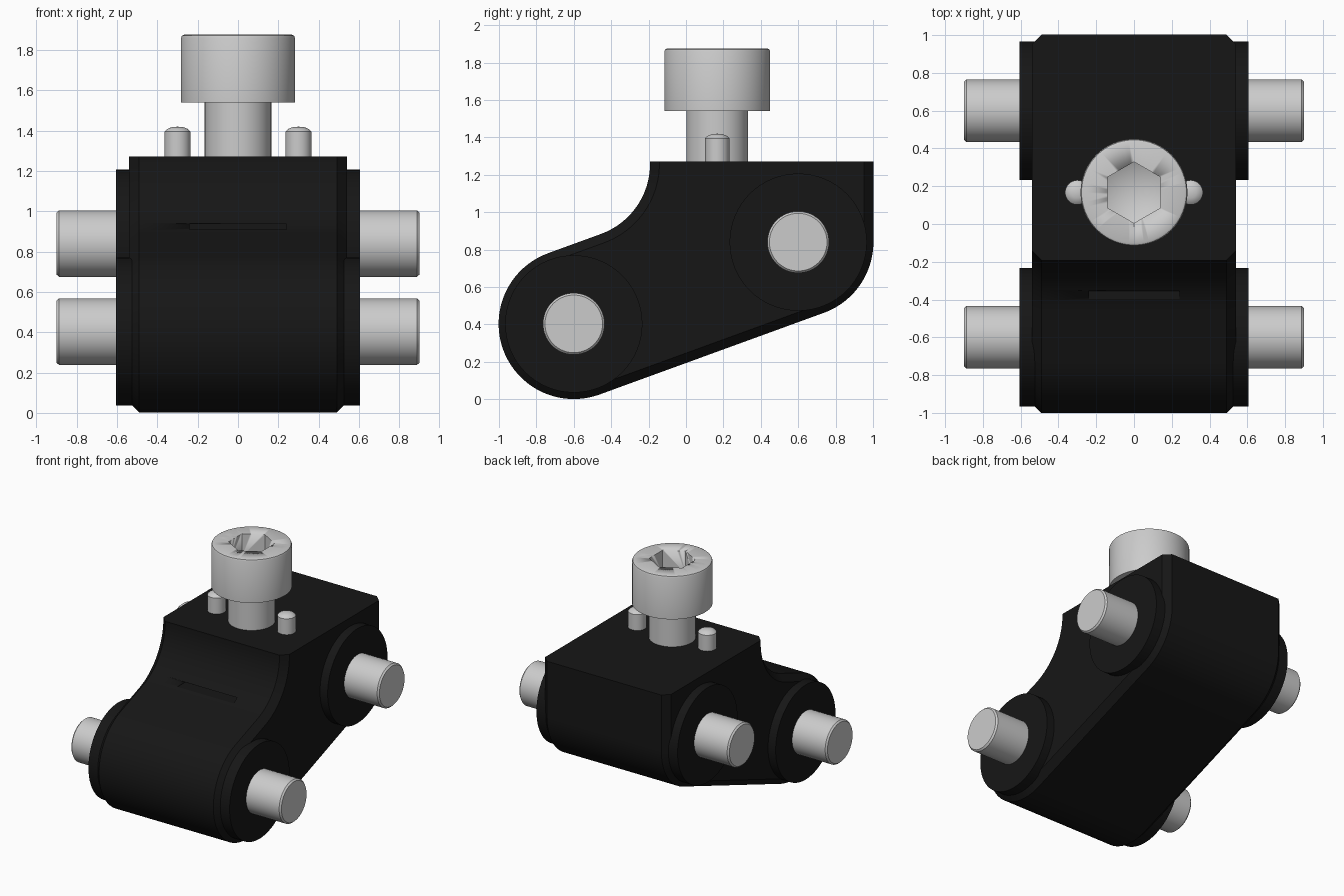
import bpy, bmesh
from math import sin, cos, pi, radians, atan2
from mathutils import Matrix, Vector

if "Cube" in bpy.data.objects:
    bpy.data.objects.remove(bpy.data.objects["Cube"])

LOW, HIGH = (-0.6, 0.403), (0.6, 0.84)   # pin centres in the side view (y, z)
TOP = 1.272
TILT = atan2(HIGH[1] - LOW[1], HIGH[0] - LOW[0])

black = bpy.data.materials.new("black_plastic")
black.diffuse_color = (0.008, 0.008, 0.008, 1)
black.use_nodes = True
black.node_tree.nodes["Principled BSDF"].inputs["Base Color"].default_value = black.diffuse_color


def finish(name, bm, mat=None, angle=30):
    bmesh.ops.recalc_face_normals(bm, faces=bm.faces)
    me = bpy.data.meshes.new(name)
    bm.to_mesh(me)
    bm.free()
    ob = bpy.data.objects.new(name, me)
    bpy.context.collection.objects.link(ob)
    if mat:
        me.materials.append(mat)
    bpy.ops.object.select_all(action='DESELECT')
    ob.select_set(True)
    bpy.context.view_layer.objects.active = ob
    bpy.ops.object.shade_smooth_by_angle(angle=radians(angle))
    return ob


def lathe(name, profile, matrix, mat=None, steps=64):
    """Spin an (r, z) profile about z, then place it with a matrix."""
    bm = bmesh.new()
    vs = [bm.verts.new((r, 0, z)) for r, z in profile]
    es = [bm.edges.new(p) for p in zip(vs, vs[1:])]
    bmesh.ops.spin(bm, geom=vs + es, cent=(0, 0, 0), axis=(0, 0, 1),
                   angle=2 * pi, steps=steps)
    bmesh.ops.remove_doubles(bm, verts=bm.verts, dist=1e-5)
    bm.transform(matrix)
    return finish(name, bm, mat)


def cut(target, cutter):
    cutter.hide_render = True
    mod = target.modifiers.new("cut", 'BOOLEAN')
    mod.operation, mod.solver, mod.object = 'DIFFERENCE', 'EXACT', cutter
    bpy.context.view_layer.objects.active = target
    bpy.ops.object.modifier_apply(modifier=mod.name)
    bpy.data.objects.remove(cutter)


def arc(c, r, a, b, n):
    return [(c[0] + r * cos(a + (b - a) * i / n), c[1] + r * sin(a + (b - a) * i / n))
            for i in range(n + 1)]


def outline(inset):
    """Side outline of the body, pulled in everywhere but the flat top."""
    r = 0.402 - inset
    # concave fillet tangent to the sloping upper edge
    fy = -0.592
    line_z = LOW[1] + (fy - LOW[0]) * (HIGH[1] - LOW[1]) / (HIGH[0] - LOW[0])
    fillet = (fy, line_z + 0.802 / cos(TILT))
    pts = arc(HIGH, r, TILT - pi / 2, 0, 20)
    pts += [(HIGH[0] + r, TOP), (fy + 0.4 + inset, TOP)]
    pts += arc(fillet, 0.4 + inset, 0, TILT - pi / 2, 20)
    pts += arc(LOW, r, TILT + pi / 2, TILT + 1.5 * pi, 40)
    return pts


# body: chamfered extrusion of the outline
bm = bmesh.new()
rings = [[bm.verts.new((x, y, z)) for y, z in outline(i)]
         for x, i in ((-0.54, 0.05), (-0.49, 0), (0.49, 0), (0.54, 0.05))]
for a, b in zip(rings, rings[1:]):
    for i in range(len(a)):
        j = (i + 1) % len(a)
        bm.faces.new((a[i], a[j], b[j], b[i]))
bm.faces.new(rings[0])
bm.faces.new(rings[-1])
body = finish("body", bm, black)

# narrow slot in the front fillet
bm = bmesh.new()
bmesh.ops.create_cube(bm, size=1, matrix=Matrix.Translation((0, -0.37, 0.924))
                      @ Matrix.Diagonal((0.48, 0.16, 0.028, 1)))
cut(body, finish("slot_cutter", bm))

# side bosses and pins
for label, (y, z) in (("lower", LOW), ("upper", HIGH)):
    for side, s in (("left", -1), ("right", 1)):
        m = Matrix.Translation((0, y, z)) @ Matrix.Rotation(s * pi / 2, 4, 'Y')
        lathe(f"{label}_{side}_boss",
              [(0, 0.52), (0.367, 0.52), (0.367, 0.605), (0, 0.605)], m, black)
        lathe(f"{label}_{side}_pin",
              [(0, 0.56), (0.165, 0.56), (0.165, 0.888), (0.154, 0.9), (0, 0.9)], m)

# socket head bolt
at_bolt = Matrix.Translation((0, 0.167, 0))
bolt = lathe("bolt", [(0, 1.2), (0.165, 1.2), (0.165, 1.54), (0.283, 1.54), (0.283, 1.86),
                      (0.278, 1.871), (0.267, 1.876), (0, 1.876)], at_bolt)
cut(bolt, lathe("hex_cutter", [(0, 1.62), (0.162, 1.70), (0.162, 2), (0, 2)],
                at_bolt @ Matrix.Rotation(pi / 2, 4, 'Z'), steps=6))

# small dowels beside the bolt
for side, x in (("left", -0.3), ("right", 0.3)):
    lathe(f"{side}_dowel", [(0, 1.2), (0.065, 1.2), (0.065, 1.395), (0.052, 1.408),
                            (0.03, 1.417), (0, 1.42)],
          Matrix.Translation((x, 0.167, 0)), steps=32)
